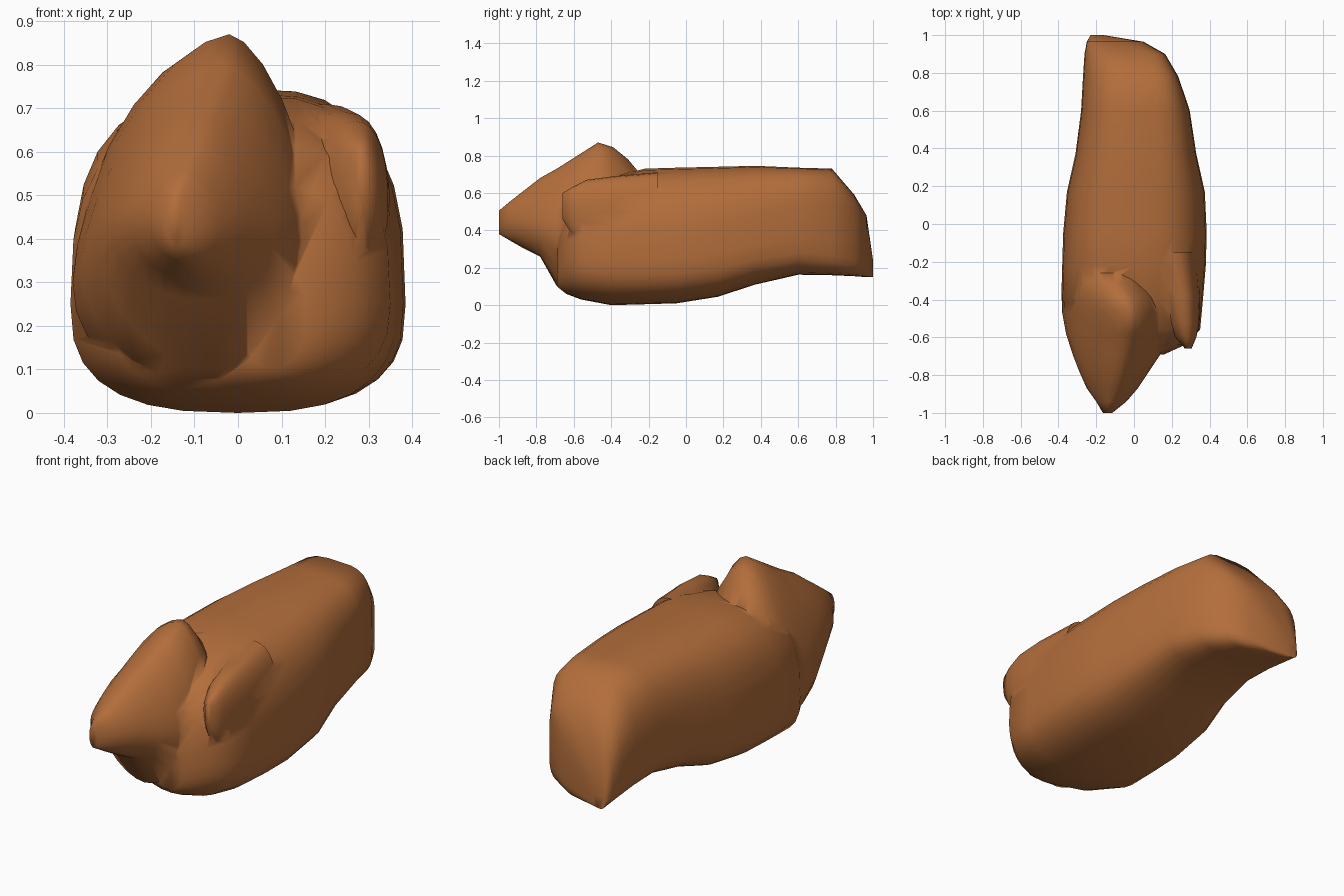
import bpy, bmesh, math

brown = bpy.data.materials.new("warm brown")
brown.diffuse_color = (0.45, 0.155, 0.044, 1)
SEG = 28


def sgn_pow(v, p):
    return math.copysign(abs(v) ** p, v)


def loft(name, sections):
    """Skin lopsided superellipse sections: y, left, right, bottom, top,
    crest x, widest z, then squareness of upper left, upper right and lower half."""
    bm = bmesh.new()
    rings = []
    for y, xl, xr, zb, zt, xp, zw, n_left, n_right, n_down in sections:
        ring = []
        for i in range(SEG):
            a = 2 * math.pi * i / SEG
            c, s = math.cos(a), math.sin(a)
            p = 2 / (n_down if s < 0 else n_right if c > 0 else n_left)
            x = xp + sgn_pow(c, p) * ((xr - xp) if c > 0 else (xp - xl))
            z = zw + sgn_pow(s, p) * ((zt - zw) if s > 0 else (zw - zb))
            ring.append(bm.verts.new((x, y, z)))
        rings.append(ring)
    for a, b in zip(rings, rings[1:]):
        for i in range(SEG):
            j = (i + 1) % SEG
            bm.faces.new((a[i], a[j], b[j], b[i]))
    bm.faces.new(rings[0])
    bm.faces.new(rings[-1])
    bmesh.ops.recalc_face_normals(bm, faces=bm.faces)
    me = bpy.data.meshes.new(name)
    bm.to_mesh(me)
    bm.free()
    me.materials.append(brown)
    ob = bpy.data.objects.new(name, me)
    bpy.context.collection.objects.link(ob)
    return ob


# Long rounded body, rising underneath towards the tail
body = loft("body", [
    (-0.69, 0.00, 0.16, 0.10, 0.34, 0.08, 0.22, 2, 2, 2),
    (-0.64, -0.15, 0.27, 0.06, 0.53, 0.06, 0.26, 2.3, 2.6, 2.3),
    (-0.56, -0.30, 0.35, 0.03, 0.62, 0.02, 0.25, 2.5, 2.8, 2.5),
    (-0.40, -0.385, 0.365, 0.00, 0.685, 0.0, 0.25, 2.8, 2.9, 2.7),
    (-0.22, -0.38, 0.38, 0.005, 0.73, 0.0, 0.25, 3, 2.9, 2.8),
    (-0.05, -0.375, 0.385, 0.01, 0.735, 0.0, 0.25, 3, 2.9, 2.8),
    (0.17, -0.355, 0.375, 0.045, 0.74, 0.0, 0.27, 3, 3, 2.9),
    (0.37, -0.31, 0.33, 0.11, 0.745, 0.0, 0.32, 2.9, 3.3, 3),
    (0.60, -0.28, 0.295, 0.163, 0.735, -0.02, 0.36, 2.6, 3.8, 3.4),
    (0.78, -0.27, 0.235, 0.16, 0.73, -0.02, 0.36, 2.4, 4.5, 4),
    (0.90, -0.262, 0.165, 0.155, 0.59, -0.06, 0.34, 2.5, 5.5, 4.5),
    (0.965, -0.25, 0.05, 0.15, 0.48, -0.13, 0.30, 2.5, 3.5, 4),
    (1.0, -0.23, -0.16, 0.15, 0.24, -0.2, 0.18, 2, 2, 2),
])

# Pointed head with a tall crest, off to the left
head = loft("head", [
    (-1.0, -0.165, -0.115, 0.38, 0.505, -0.14, 0.44, 2, 2, 2),
    (-0.94, -0.20, -0.04, 0.345, 0.555, -0.12, 0.44, 1.8, 1.8, 2),
    (-0.87, -0.25, 0.02, 0.305, 0.61, -0.10, 0.44, 1.7, 1.7, 2),
    (-0.78, -0.29, 0.08, 0.26, 0.68, -0.08, 0.42, 1.6, 1.6, 2),
    (-0.69, -0.325, 0.14, 0.10, 0.73, -0.06, 0.40, 1.6, 1.6, 1.8),
    (-0.58, -0.36, 0.18, 0.06, 0.80, -0.04, 0.34, 1.6, 1.7, 2),
    (-0.47, -0.38, 0.20, 0.04, 0.87, -0.02, 0.30, 1.6, 1.6, 2.2),
    (-0.39, -0.38, 0.18, 0.05, 0.845, -0.05, 0.30, 1.7, 1.7, 2.2),
    (-0.31, -0.35, 0.14, 0.08, 0.78, -0.10, 0.30, 2, 1.8, 2.2),
    (-0.26, -0.30, 0.08, 0.20, 0.72, -0.12, 0.35, 2.2, 2, 2.2),
])

# Small shoulder knob on the right
shoulder = loft("shoulder", [
    (-0.66, 0.27, 0.305, 0.46, 0.60, 0.285, 0.54, 2, 2, 2),
    (-0.60, 0.22, 0.33, 0.36, 0.635, 0.28, 0.52, 2.2, 2.2, 2),
    (-0.53, 0.18, 0.345, 0.30, 0.67, 0.27, 0.48, 2.2, 2.3, 2),
    (-0.38, 0.12, 0.35, 0.28, 0.69, 0.25, 0.44, 2.2, 2.4, 2),
    (-0.15, 0.03, 0.335, 0.30, 0.71, 0.20, 0.44, 2.2, 2.4, 2),
])

# Fuse everything into one skin
for part in (head, shoulder):
    m = body.modifiers.new("union", 'BOOLEAN')
    m.operation = 'UNION'
    m.solver = 'EXACT'
    m.object = part
bpy.context.view_layer.update()
dg = bpy.context.evaluated_depsgraph_get()
fused = bpy.data.meshes.new_from_object(body.evaluated_get(dg))
body.modifiers.clear()
body.data = fused
for part in (head, shoulder):
    bpy.data.objects.remove(part)

bpy.ops.object.select_all(action='DESELECT')
body.select_set(True)
bpy.context.view_layer.objects.active = body
bpy.ops.object.shade_smooth_by_angle(angle=math.radians(70))
